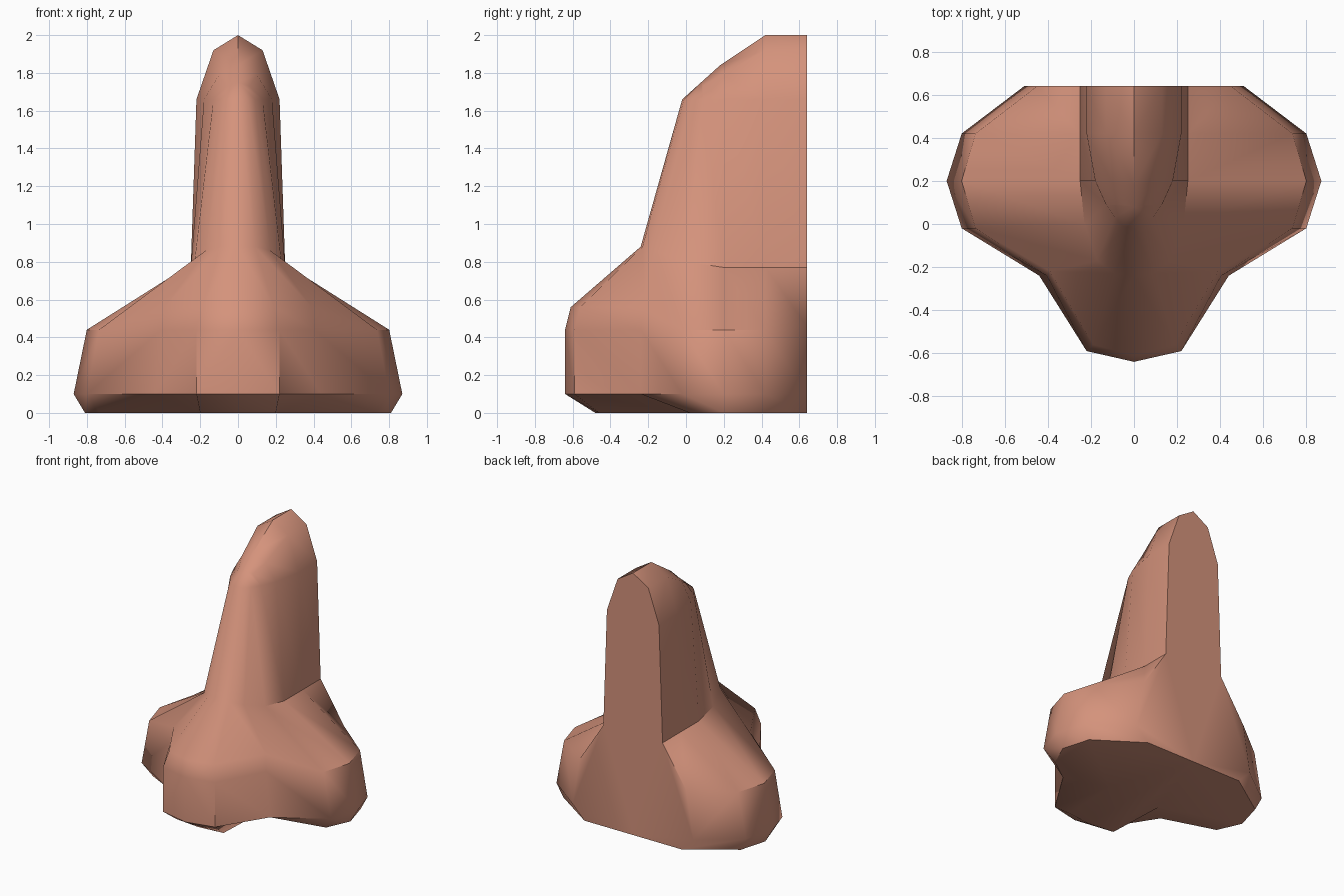
import bpy, bmesh

if "Cube" in bpy.data.objects:
    bpy.data.objects.remove(bpy.data.objects["Cube"])

# Half cross-sections of the nose, each running from the back plane round to the centre line
Y_BACK = 0.64


def level(z, pts):
    return [(x, y, z) for x, y in pts]


widest = [(0.51, Y_BACK), (0.80, 0.42), (0.87, 0.20), (0.80, -0.02),
          (0.44, -0.24), (0.22, -0.59), (0, -0.64)]
base = level(0, [(0.41, Y_BACK), (0.75, 0.41), (0.81, 0.20), (0.73, 0.02),
                 (0.22, 0.0), (0.20, -0.46), (0, -0.48)])
wings = level(0.1, widest)
wing_top = [(x * 0.92, y, 0.44) for x, y in widest]
wing_top[5] = (0.22, -0.59, 0.44)
wing_top[0] = (0.45, Y_BACK, 0.46)
# Tip shoulder: only the front columns rise above the wing tops
tip_top = wing_top[:4] + [(0.39, -0.22, 0.56), (0.19, -0.56, 0.56), (0, -0.61, 0.56)]
bridge_low = [(0.25, Y_BACK, 0.77), (0.25, 0.42, 0.77), (0.25, 0.20, 0.77),
              (0.23, 0.00, 0.80), (0.17, -0.17, 0.86), (0.09, -0.23, 0.88), (0, -0.24, 0.88)]
bridge_high = level(1.66, [(0.22, Y_BACK), (0.22, 0.42), (0.18, 0.20), (0.13, 0.09),
                           (0.09, 0.03), (0.05, -0.01), (0, -0.02)])
crown = [(0.13, Y_BACK, 1.92), (0.13, 0.42, 1.92), (0.10, 0.19, 1.79),
         (0.06, 0.09, 1.73)] + [(0, 0.08, 1.75)] * 3
ridge = [(0, Y_BACK, 2.0), (0, 0.42, 2.0), (0, 0.18, 1.84)] + [(0, 0.08, 1.75)] * 4
rings = [base, wings, wing_top, tip_top, bridge_low, bridge_high, crown, ridge]

# Loft the half, sharing points wherever sections coincide
bm = bmesh.new()
cache = {}


def vert(p):
    key = tuple(round(c, 4) for c in p)
    if key not in cache:
        cache[key] = bm.verts.new(key)
    return cache[key]


def face(pts):
    vs = list(dict.fromkeys(vert(p) for p in pts))
    if len(vs) > 2:
        bm.faces.new(vs)


for lo, hi in zip(rings, rings[1:]):
    for i in range(6):
        face([lo[i], hi[i], hi[i + 1], lo[i + 1]])

# Flat back plate and underside
corner = (0, Y_BACK, 0)
face([r[0] for r in rings] + [corner])
face(base + [corner])

# Mirror to the other side
other = bmesh.ops.duplicate(bm, geom=bm.verts[:] + bm.edges[:] + bm.faces[:])["geom"]
for v in other:
    if isinstance(v, bmesh.types.BMVert):
        v.co.x *= -1
bmesh.ops.remove_doubles(bm, verts=bm.verts[:], dist=0.001)
bmesh.ops.recalc_face_normals(bm, faces=bm.faces[:])

mesh = bpy.data.meshes.new("nose")
bm.to_mesh(mesh)
bm.free()
nose = bpy.data.objects.new("nose", mesh)
bpy.context.collection.objects.link(nose)

# Skin colour and smooth shading
skin = bpy.data.materials.new("skin")
skin.diffuse_color = (0.66, 0.29, 0.20, 1)
skin.use_nodes = True
skin.node_tree.nodes["Principled BSDF"].inputs["Base Color"].default_value = skin.diffuse_color
mesh.materials.append(skin)
bpy.context.view_layer.objects.active = nose
nose.select_set(True)
bpy.ops.object.shade_smooth_by_angle(angle=0.8)
